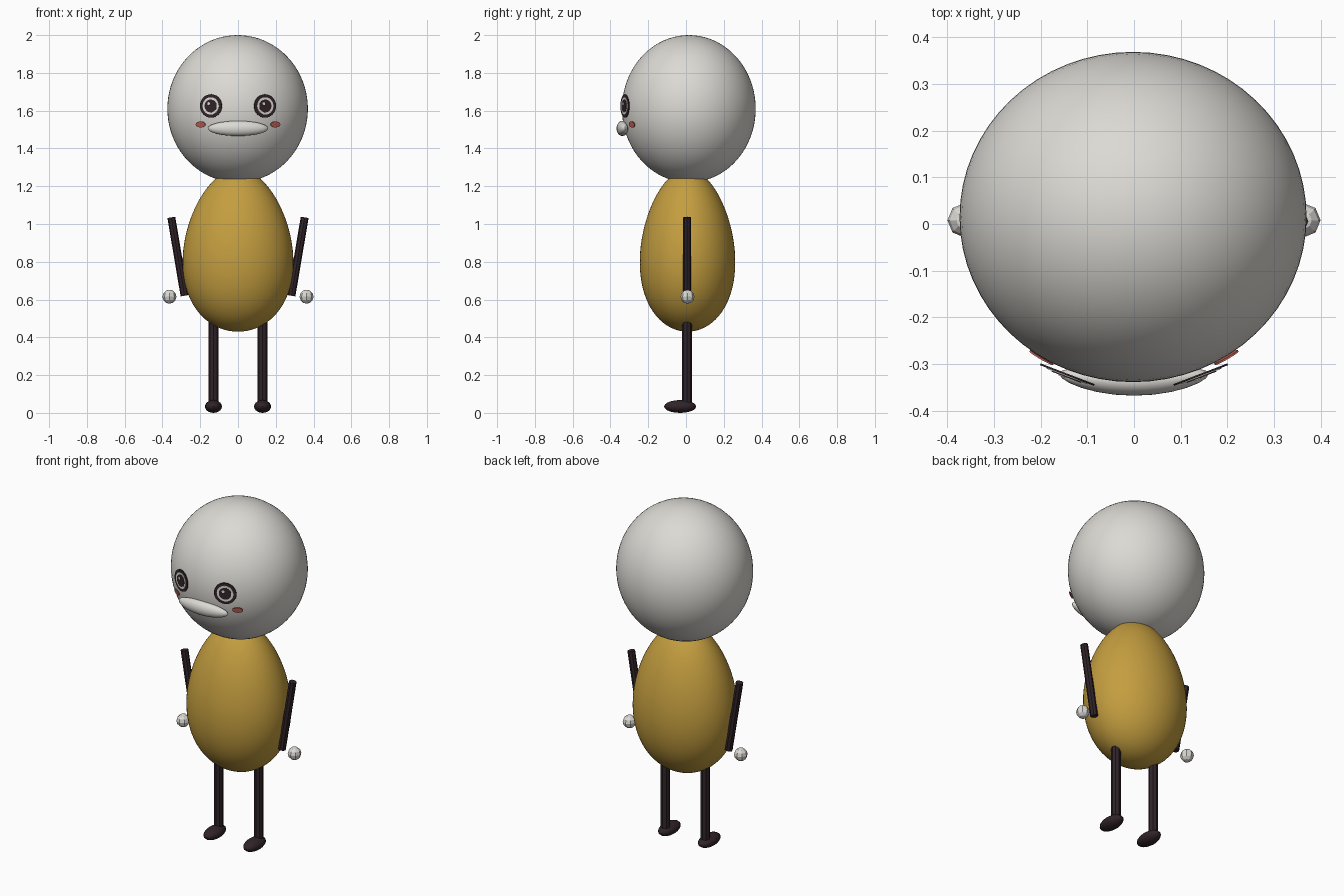
import bpy
from math import radians, sin, cos
from mathutils import Vector

cube = bpy.data.objects.get("Cube")
if cube:
    bpy.data.objects.remove(cube, do_unlink=True)


def material(name, rgb):
    m = bpy.data.materials.new(name)
    m.use_nodes = True
    colour = (*rgb, 1)
    m.diffuse_color = colour
    m.node_tree.nodes["Principled BSDF"].inputs["Base Color"].default_value = colour
    return m


PALE = material("warm white", (0.72, 0.70, 0.66))
GOLD = material("golden yellow", (0.55, 0.34, 0.05))
DARK = material("dark brown", (0.03, 0.017, 0.022))
RED = material("blush red", (0.52, 0.12, 0.09))


def finish(name, mat, smooth=True):
    ob = bpy.context.object
    ob.name = name
    ob.data.materials.append(mat)
    bpy.ops.object.transform_apply(location=False, rotation=False, scale=True)
    if smooth:
        bpy.ops.object.shade_smooth_by_angle(angle=radians(40))
    return ob


def ball(name, mat, loc, size, segments=48, rings=32, smooth=True):
    bpy.ops.mesh.primitive_uv_sphere_add(segments=segments, ring_count=rings, location=loc)
    bpy.context.object.scale = size
    return finish(name, mat, smooth)


def rod(name, mat, start, end, radius, sides=8):
    a, b = Vector(start), Vector(end)
    bpy.ops.mesh.primitive_cylinder_add(vertices=sides, radius=radius,
                                        depth=(b - a).length, location=(a + b) / 2)
    bpy.context.object.rotation_euler = (b - a).to_track_quat('Z', 'Y').to_euler()
    return finish(name, mat, False)


def plate(name, mat, loc, width, height, yaw, pitch=0):
    # Thin oval plate facing forward, turned sideways by yaw and down by pitch
    bpy.ops.mesh.primitive_cylinder_add(vertices=32, radius=1, depth=0.004, location=loc)
    ob = bpy.context.object
    ob.scale = (width, height, 1)
    ob.rotation_euler = (radians(90 + pitch), 0, radians(yaw))
    return finish(name, mat)


# Head
ball("head", PALE, (-0.002, 0.015, 1.61), (0.372, 0.354, 0.39), 64, 40)

# Egg-shaped body, narrower towards the top
body = ball("body", GOLD, (0, 0.008, 0.86), (0.29, 0.25, 0.43), 64, 40)
for v in body.data.vertices:
    taper = 1 - 0.15 * v.co.z / 0.43
    v.co.x *= taper
    v.co.y *= taper

# Mouth, curved around the face
mouth = ball("mouth", PALE, (0, -0.337, 1.506), (0.16, 0.031, 0.04), 24, 16)
for v in mouth.data.vertices:
    v.co.y += 0.6 * v.co.x ** 2

for side, s in (("left", 1), ("right", -1)):
    # Arms, hands, legs and feet
    rod(side + "_arm", DARK, (s * 0.353, 0.006, 1.035), (s * 0.283, 0.006, 0.62), 0.021)
    ball(side + "_hand", PALE, (s * 0.363, 0.008, 0.615), (0.037,) * 3, 8, 6, False)
    rod(side + "_leg", DARK, (s * 0.13, 0.006, 0.03), (s * 0.13, 0.006, 0.48), 0.026)
    ball(side + "_foot", DARK, (s * 0.13, -0.031, 0.034), (0.045, 0.085, 0.034), 16, 10)

    # Eye made of stacked discs
    yaw = 21 * s
    out = Vector((sin(radians(yaw)), -cos(radians(yaw)), 0))
    across = Vector((cos(radians(yaw)), sin(radians(yaw)), 0))
    centre = Vector((s * 0.143, -0.323, 1.625))
    discs = (("eye_rim", DARK, 0.062), ("eye_white", PALE, 0.046), ("pupil", DARK, 0.034))
    for i, (part, mat, r) in enumerate(discs):
        plate(side + "_" + part, mat, centre + out * 0.002 * i, r, r, yaw)
    glint = centre + out * 0.006 - across * 0.01 + Vector((0, 0, 0.012))
    plate(side + "_glint", PALE, glint, 0.008, 0.008, yaw)

    # Cheek
    plate(side + "_cheek", RED, (s * 0.198, -0.286, 1.527), 0.029, 0.016, 30 * s, 10)
